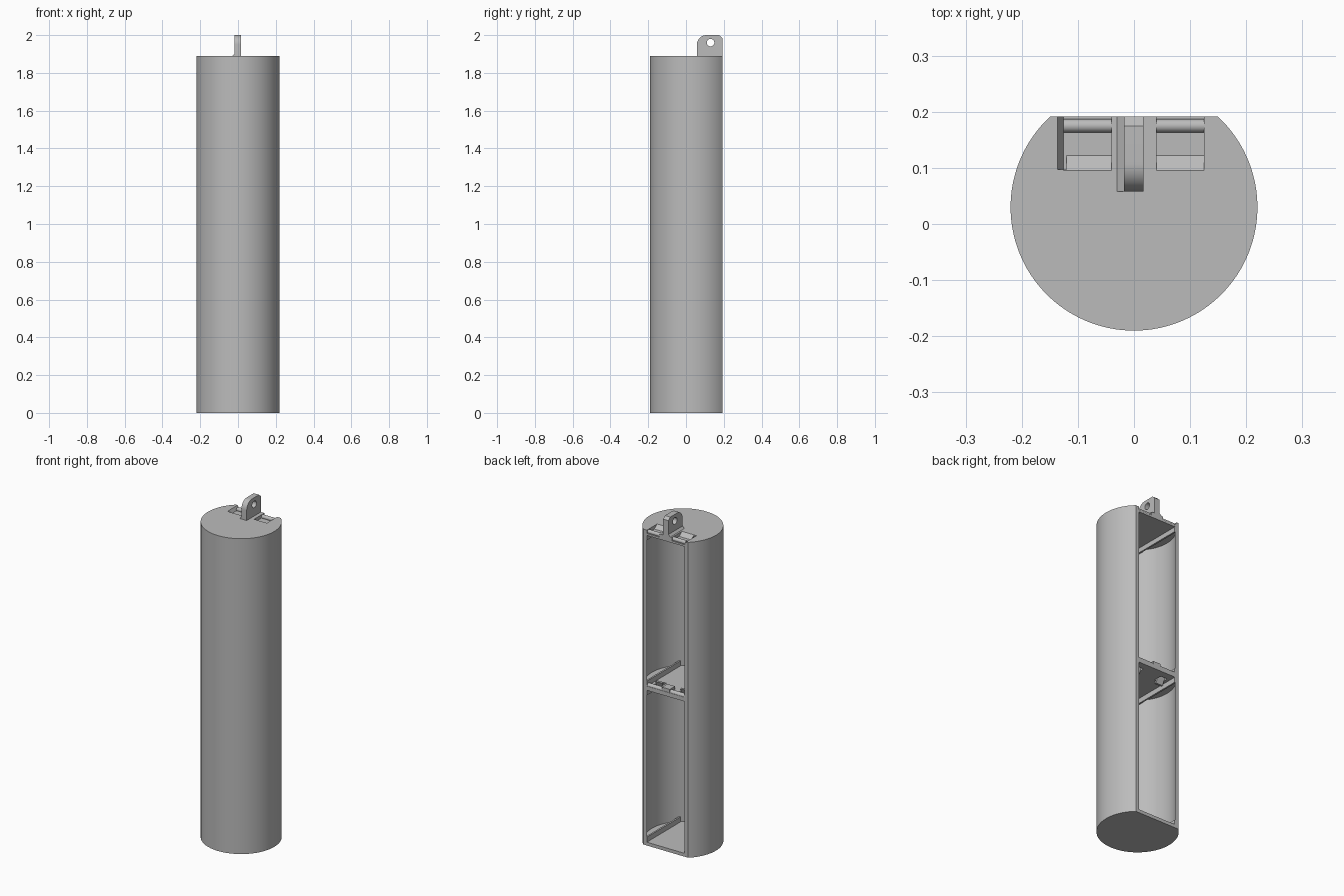
import bpy, bmesh, math
from mathutils import Vector

if "Cube" in bpy.data.objects:
    bpy.data.objects.remove(bpy.data.objects["Cube"])

grey = bpy.data.materials.new("plain grey")
grey.use_nodes = True
grey.diffuse_color = (0.5, 0.5, 0.5, 1)
grey.node_tree.nodes["Principled BSDF"].inputs["Base Color"].default_value = (0.5, 0.5, 0.5, 1)

CY, R, RI, BACK, TOP = 0.03, 0.22, 0.205, 0.192, 1.89
SHELF_LO, SHELF_HI = 0.93, 0.955


def prism(name, outline, axis, lo, hi):
    """Extrude a closed 2D outline along one axis."""
    place = {"x": lambda a, b, t: (t, a, b),
             "y": lambda a, b, t: (a, t, b),
             "z": lambda a, b, t: (a, b, t)}[axis]
    bm = bmesh.new()
    face = bm.faces.new([bm.verts.new(place(a, b, lo)) for a, b in outline])
    out = bmesh.ops.extrude_face_region(bm, geom=[face])
    moved = [v for v in out["geom"] if isinstance(v, bmesh.types.BMVert)]
    bmesh.ops.translate(bm, verts=moved, vec=Vector(place(0, 0, hi - lo)))
    bmesh.ops.recalc_face_normals(bm, faces=bm.faces)
    mesh = bpy.data.meshes.new(name)
    bm.to_mesh(mesh)
    bm.free()
    mesh.materials.append(grey)
    obj = bpy.data.objects.new(name, mesh)
    bpy.context.collection.objects.link(obj)
    return obj


def box(name, x0, x1, y0, y1, z0, z1):
    return prism(name, [(x0, y0), (x1, y0), (x1, y1), (x0, y1)], "z", z0, z1)


def circle(a, b, r, n):
    return [(a + r * math.cos(math.tau * i / n), b + r * math.sin(math.tau * i / n)) for i in range(n)]


def d_shape(r, n=96):
    """Circle flattened where it meets the back plane."""
    start = math.asin((BACK - CY) / r)
    sweep = math.pi + 2 * start
    return [(-r * math.cos(start - sweep * i / n), CY + r * math.sin(start - sweep * i / n))
            for i in range(n + 1)]


def cut(target, cutter):
    mod = target.modifiers.new("cut", "BOOLEAN")
    mod.operation, mod.solver, mod.object = "DIFFERENCE", "EXACT", cutter
    bpy.context.view_layer.objects.active = target
    bpy.ops.object.modifier_apply(modifier=mod.name)
    bpy.data.objects.remove(cutter)


def smooth(obj):
    bpy.ops.object.select_all(action="DESELECT")
    obj.select_set(True)
    bpy.context.view_layer.objects.active = obj
    bpy.ops.object.shade_smooth_by_angle(angle=math.radians(30))


# Tube body with two chambers open at the back
body = prism("tube_body", d_shape(R), "z", 0, TOP)
inner = d_shape(RI)
inner += [(inner[-1][0], 0.3), (inner[0][0], 0.3)]
for lo, hi in ((0.02, SHELF_LO), (SHELF_HI, 1.858)):
    cut(body, prism("chamber", inner, "z", lo, hi))

# Ramped latch recesses in the lid, and openings in the middle shelf
ramp = [(0.095, TOP + 0.01), (0.095, TOP), (0.122, TOP - 0.02), (0.3, TOP - 0.02), (0.3, TOP + 0.01)]
for x0, x1 in ((-0.126, -0.04), (0.04, 0.125)):
    cut(body, prism("recess", ramp, "x", x0, x1))
    cut(body, box("shelf_opening", x0 + 0.02, x1 - 0.02, 0.1, 0.15, SHELF_LO - 0.02, SHELF_HI + 0.02))
cut(body, prism("bevel", [(-0.137, TOP + 0.001), (-0.12, TOP + 0.001), (-0.12, TOP - 0.02), (-0.126, TOP - 0.02)],
                "y", 0.097, 0.3))
smooth(body)

# Latch bars across the recesses and the shelf edge
for side, x0, x1 in (("right", -0.126, -0.04), ("left", 0.04, 0.125)):
    smooth(prism(side + "_lid_latch_bar", circle(0.175, TOP - 0.014, 0.012, 16), "x", x0, x1))
    # Wedge clips hanging through the shelf openings
    wedge = [(0.1, SHELF_LO - 0.025), (0.112, SHELF_LO - 0.025), (0.14, SHELF_HI + 0.015), (0.125, SHELF_HI + 0.015)]
    prism(side + "_shelf_clip", wedge, "x", x0 + 0.02, x1 - 0.02)
smooth(prism("shelf_latch_bar", circle(0.176, SHELF_HI, 0.014, 16), "x", -0.128, 0.128))
box("shelf_catch", -0.025, 0.025, 0.14, 0.19, SHELF_HI - 0.01, SHELF_HI + 0.02)

# Stiffening ribs along both sides of every plate
for plate, z0, z1 in (("floor", 0.015, 0.05), ("shelf_top", SHELF_HI - 0.005, SHELF_HI + 0.03),
                      ("shelf_underside", SHELF_LO - 0.03, SHELF_LO + 0.005), ("lid", 1.83, 1.86)):
    for side, s in (("right", -1), ("left", 1)):
        a, b = sorted((s * 0.125, s * 0.135))
        box(f"{side}_{plate}_rib", a, b, -0.128, BACK - 0.002, z0, z1)

# Hanging lug: rounded front corner, clipped back corner, cross hole
outline = [(0.058, TOP - 0.015), (BACK, TOP - 0.015), (BACK, 1.985), (0.175, 2.0)]
outline += [(0.108 - 0.05 * math.sin(a), 1.95 + 0.05 * math.cos(a))
            for a in (math.pi / 2 * i / 12 for i in range(13))]
lug = prism("hanging_lug", outline, "x", -0.018, 0.017)
cut(lug, prism("lug_hole", circle(0.13, 1.96, 0.02, 32), "x", -0.1, 0.1))
smooth(lug)
prism("lug_foot", [(-0.03, TOP - 0.005), (-0.03, TOP), (-0.017, TOP + 0.013), (-0.017, TOP - 0.005)],
      "y", 0.058, BACK)
